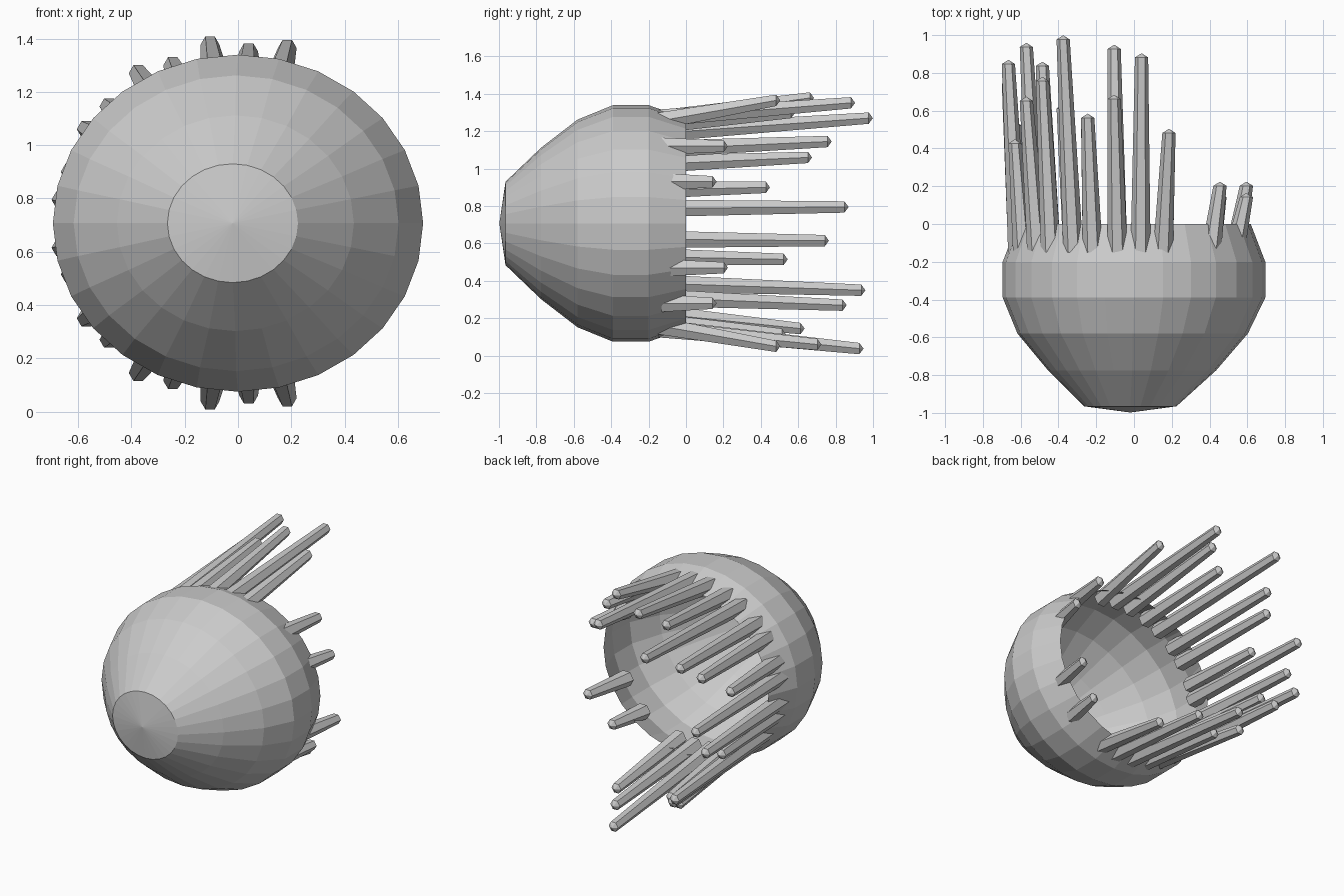
import bpy, bmesh, math
from mathutils import Vector

if "Cube" in bpy.data.objects:
    bpy.data.objects.remove(bpy.data.objects["Cube"])

SIDES = 28
CZ = 0.707      # height of the long axis
SQUASH = 0.91   # body is slightly flattened vertically


def finish(bm, name):
    bmesh.ops.recalc_face_normals(bm, faces=bm.faces)
    me = bpy.data.meshes.new(name)
    bm.to_mesh(me)
    bm.free()
    ob = bpy.data.objects.new(name, me)
    bpy.context.collection.objects.link(ob)
    return ob


def bridge(bm, a, b):
    n = len(a)
    for i in range(n):
        bm.faces.new((a[i], a[(i + 1) % n], b[(i + 1) % n], b[i]))


# Open cup body: rings of (y, radius, x offset)
profile = [(-0.965, 0.245, -0.02), (-0.775, 0.445, -0.01), (-0.58, 0.61, -0.007),
           (-0.39, 0.695, 0), (-0.2, 0.695, 0), (0.0, 0.618, 0)]
bm = bmesh.new()
rings = []
for y, r, ox in profile:
    rings.append([bm.verts.new((ox + r * math.cos(2 * math.pi * i / SIDES), y,
                                CZ + SQUASH * r * math.sin(2 * math.pi * i / SIDES)))
                  for i in range(SIDES)])
for a, b in zip(rings, rings[1:]):
    bridge(bm, a, b)
tip = bm.verts.new((-0.02, -0.998, CZ))
for i in range(SIDES):
    bm.faces.new((tip, rings[0][(i + 1) % SIDES], rings[0][i]))
finish(bm, "cup_body")

# Bristle tips (x, y, z) around the rim
tips = [(0.185, 0.49, 1.365), (0.04, 0.89, 1.352), (-0.105, 0.67, 1.378), (-0.245, 0.57, 1.30),
        (-0.375, 0.985, 1.27), (-0.485, 0.765, 1.145), (-0.57, 0.66, 1.06), (-0.63, 0.435, 0.90),
        (-0.665, 0.855, 0.795), (-0.665, 0.75, 0.615), (-0.63, 0.53, 0.515), (-0.57, 0.945, 0.35),
        (-0.485, 0.845, 0.27), (-0.375, 0.62, 0.145), (-0.245, 0.52, 0.115), (-0.105, 0.935, 0.038),
        (0.04, 0.71, 0.06), (0.185, 0.49, 0.05),
        (0.455, 0.21, 1.12), (0.595, 0.15, 0.93), (0.595, 0.21, 0.47), (0.455, 0.15, 0.28)]

# Tapered hexagonal bristles with small pointed ends
bm = bmesh.new()
for t in tips:
    end = Vector(t)
    a = math.atan2((end.z - CZ) / SQUASH, end.x)
    start = Vector((0.62 * math.cos(a), -0.15, CZ + 0.62 * SQUASH * math.sin(a)))
    if end.x > 0.3:   # short ones run nearly level
        start = Vector((end.x * 0.9, -0.13, end.z))

    def hexagon(c, r):
        return [bm.verts.new((c.x + r * math.cos(k * math.pi / 3), c.y,
                              c.z + r * math.sin(k * math.pi / 3))) for k in range(6)]
    low, high = hexagon(start, 0.053), hexagon(end - Vector((0, 0.008, 0)), 0.035)
    bridge(bm, low, high)
    bm.faces.new(low)
    point = bm.verts.new(end + Vector((0, 0.014, 0)))
    for k in range(6):
        bm.faces.new((high[k], high[(k + 1) % 6], point))
finish(bm, "rim_bristles")
